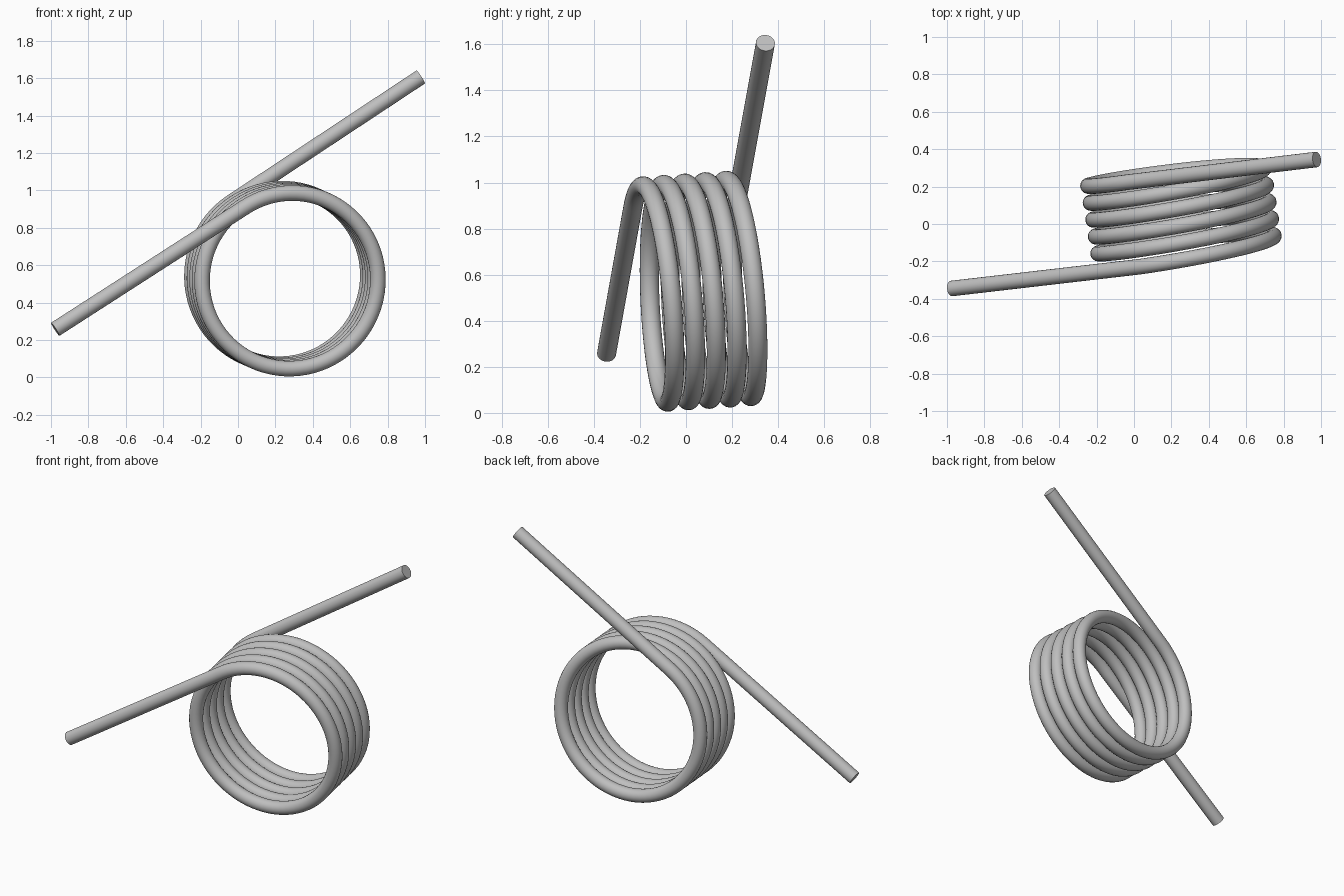
import bpy
import math
from mathutils import Vector

cube = bpy.data.objects.get("Cube")
if cube:
    bpy.data.objects.remove(cube, do_unlink=True)

WIRE = 0.0415      # wire radius
RADIUS = 0.472     # coil centreline radius
PITCH = 0.0915
TURNS = 5
STEPS = 80         # points per turn
START = math.radians(122.9)

# Tilted coil frame: axis runs front to back, right and up span the coil plane
centre = Vector((0.252, 0.062, 0.529))
axis = Vector((-0.148, 0.987, 0.066)).normalized()
right = (Vector((1, 0, 0)) - axis * axis.x).normalized()
up = right.cross(axis)
if up.z < 0:
    up.negate()


def coil_point(turn):
    a = START - turn * math.tau
    return (centre + axis * PITCH * (turn - TURNS / 2)
            + RADIUS * (right * math.cos(a) + up * math.sin(a)))


# Wire path: straight front leg, five close turns, straight back leg
path = [Vector((-0.977, -0.345, 0.257))]
path += [coil_point(i / STEPS) for i in range(TURNS * STEPS + 1)]
path.append(Vector((0.977, 0.345, 1.606)))

curve = bpy.data.curves.new("torsion_spring", "CURVE")
curve.dimensions = "3D"
curve.bevel_depth = WIRE
curve.bevel_resolution = 8
curve.use_fill_caps = True
spline = curve.splines.new("POLY")
spline.points.add(len(path) - 1)
for point, co in zip(spline.points, path):
    point.co = (*co, 1)

spring = bpy.data.objects.new("torsion_spring", curve)
bpy.context.collection.objects.link(spring)

# Steel material
steel = bpy.data.materials.new("grey_steel")
steel.use_nodes = True
colour = (0.52, 0.52, 0.52, 1)
steel.diffuse_color = colour
steel.node_tree.nodes["Principled BSDF"].inputs["Base Color"].default_value = colour
curve.materials.append(steel)

# Mesh with smooth wire and crisp cut ends
bpy.ops.object.select_all(action="DESELECT")
spring.select_set(True)
bpy.context.view_layer.objects.active = spring
bpy.ops.object.convert(target="MESH")
bpy.ops.object.shade_smooth_by_angle(angle=math.radians(40))
